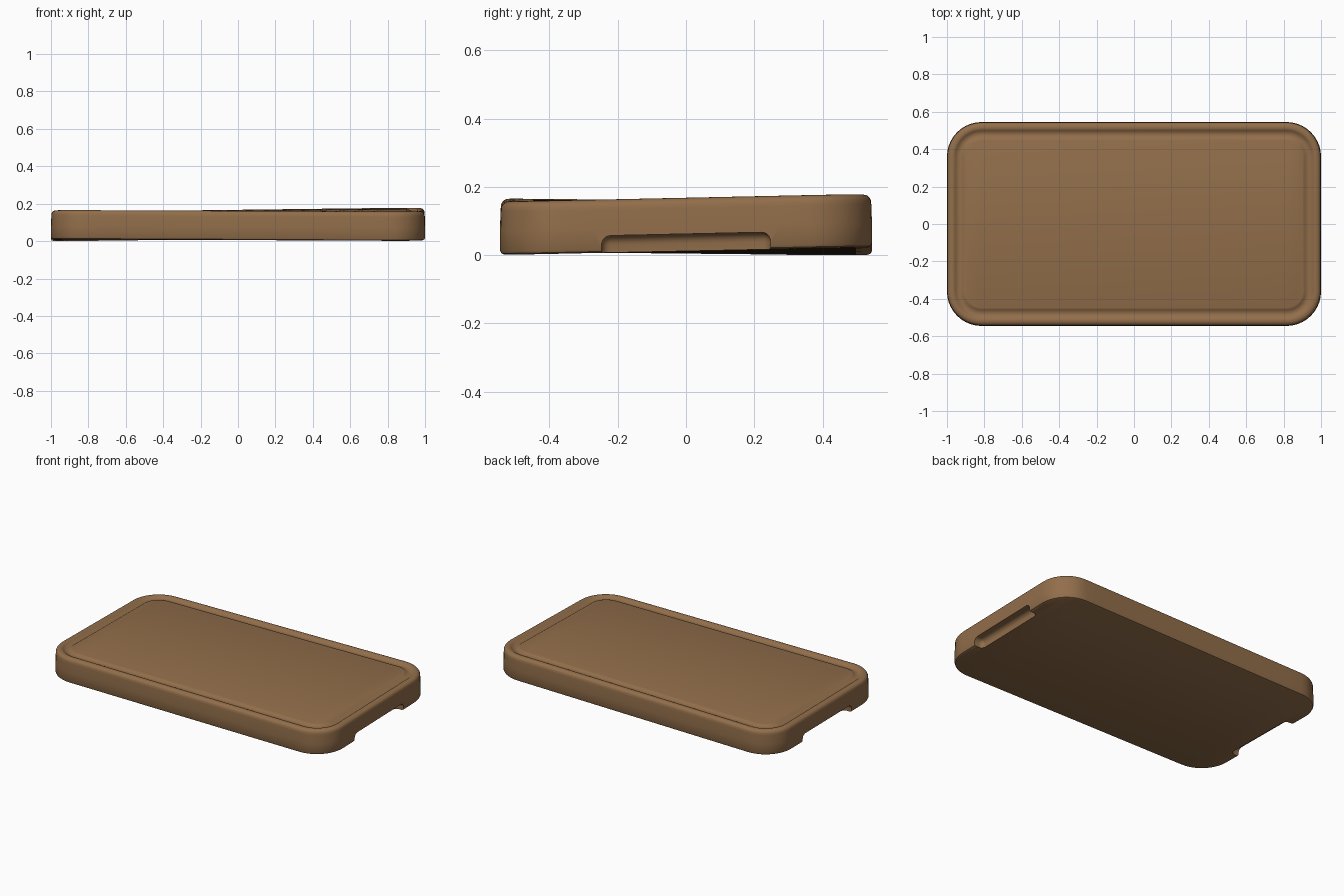
import bpy, bmesh, math

if "Cube" in bpy.data.objects:
    bpy.data.objects.remove(bpy.data.objects["Cube"])

HX, HY, R = 1.0, 0.545, 0.185   # half length, half width, corner radius
CORNER, LONG, SHORT = 10, 16, 8  # segments per corner, long side, short side
THICK = 0.156


def ring(inset):
    """Rounded rectangle outline, counter-clockwise from the lower right."""
    hx, hy, r = HX - inset, HY - inset, max(R - inset, 0.07)
    cx, cy = hx - r, hy - r
    pts = []
    for k, (sx, sy, n) in enumerate([(1, 1, LONG), (-1, 1, SHORT),
                                     (-1, -1, LONG), (1, -1, SHORT)]):
        arc = []
        for i in range(CORNER + 1):
            a = math.pi / 2 * (k + i / CORNER)
            arc.append((sx * cx + r * math.cos(a), sy * cy + r * math.sin(a)))
        pts += arc
        # points along the straight side that follows this corner
        x0, y0 = arc[-1]
        x1, y1 = [(-x0, y0), (x0, -y0)][k % 2]
        pts += [(x0 + (x1 - x0) * j / n, y0 + (y1 - y0) * j / n) for j in range(1, n)]
    return pts


def warp(co):
    """Slight twist of the wooden slab."""
    u, v = co.x / HX, co.y / HY
    return 0.013 + 0.004 * u + 0.003 * v + 0.009 * u * v


wood = bpy.data.materials.new("brown wood")
wood.diffuse_color = (0.287, 0.156, 0.069, 1)
wood.use_nodes = True
wood.node_tree.nodes["Principled BSDF"].inputs["Base Color"].default_value = wood.diffuse_color

# Slab profile as (inset, height): bottom edge, side, rounded rim, juice groove
profile = [(0.014, 0.0), (0.004, 0.004), (0.0, 0.012), (0.0, 0.07), (0.002, THICK - 0.03)]
for i in range(1, 6):
    a = math.pi / 2 * i / 5
    profile.append((0.002 + 0.024 * (1 - math.cos(a)), THICK - 0.024 + 0.024 * math.sin(a)))
profile += [(0.036, THICK), (0.042, THICK - 0.003), (0.050, THICK - 0.009),
            (0.060, THICK - 0.013), (0.072, THICK - 0.013), (0.083, THICK - 0.009),
            (0.090, THICK - 0.004), (0.097, THICK - 0.002)]

bm = bmesh.new()
loops = [[bm.verts.new((x, y, z)) for x, y in ring(d)] for d, z in profile]
n = len(loops[0])
for lo, hi in zip(loops, loops[1:]):
    for i in range(n):
        j = (i + 1) % n
        bm.faces.new((lo[i], lo[j], hi[j], hi[i]))

# Top and bottom filled with strips running across the board
half = 2 * CORNER + LONG
for loop in (loops[0], loops[-1]):
    for i in range(half):
        a, b = loop[i], loop[i + 1]
        c, d = loop[(2 * half + SHORT - i - 1) % n], loop[(2 * half + SHORT - i) % n]
        bm.faces.new((a, b, c, d))
    # end panels beside the straight short sides
    bm.faces.new([loop[half + k] for k in range(SHORT + 1)])
    bm.faces.new([loop[(2 * half + SHORT + k) % n] for k in range(SHORT + 1)])
bmesh.ops.recalc_face_normals(bm, faces=bm.faces)
mesh = bpy.data.meshes.new("cutting_board")
bm.to_mesh(mesh)
bm.free()
board = bpy.data.objects.new("cutting_board", mesh)
bpy.context.collection.objects.link(board)

# Rounded finger grips cut into the underside of both short ends
cutters = []
for side in (-1, 1):
    bm = bmesh.new()
    bmesh.ops.create_cube(bm, size=1)
    for v in bm.verts:
        v.co = (side * 1.02 + v.co.x * 0.16, v.co.y * 0.496, -0.024 + v.co.z * 0.148)
    bmesh.ops.bevel(bm, geom=bm.edges[:], offset=0.028, segments=5,
                    profile=0.5, affect='EDGES')
    me = bpy.data.meshes.new("grip_cutter")
    bm.to_mesh(me)
    bm.free()
    cutter = bpy.data.objects.new("grip_cutter", me)
    cutter.hide_render = True
    bpy.context.collection.objects.link(cutter)
    cutters.append(cutter)
    mod = board.modifiers.new("grip", 'BOOLEAN')
    mod.operation, mod.solver, mod.object = 'DIFFERENCE', 'EXACT', cutter

# Bake the cuts, then twist the slab
bpy.context.view_layer.update()
graph = bpy.context.evaluated_depsgraph_get()
baked = bpy.data.meshes.new_from_object(board.evaluated_get(graph))
board.modifiers.clear()
board.data = baked
for cutter in cutters:
    bpy.data.objects.remove(cutter)
for v in baked.vertices:
    v.co.z += warp(v.co)
low = min(v.co.z for v in baked.vertices)
for v in baked.vertices:
    v.co.z -= low
baked.materials.clear()
baked.materials.append(wood)

bpy.ops.object.select_all(action='DESELECT')
board.select_set(True)
bpy.context.view_layer.objects.active = board
bpy.ops.object.shade_smooth_by_angle(angle=math.radians(35))
